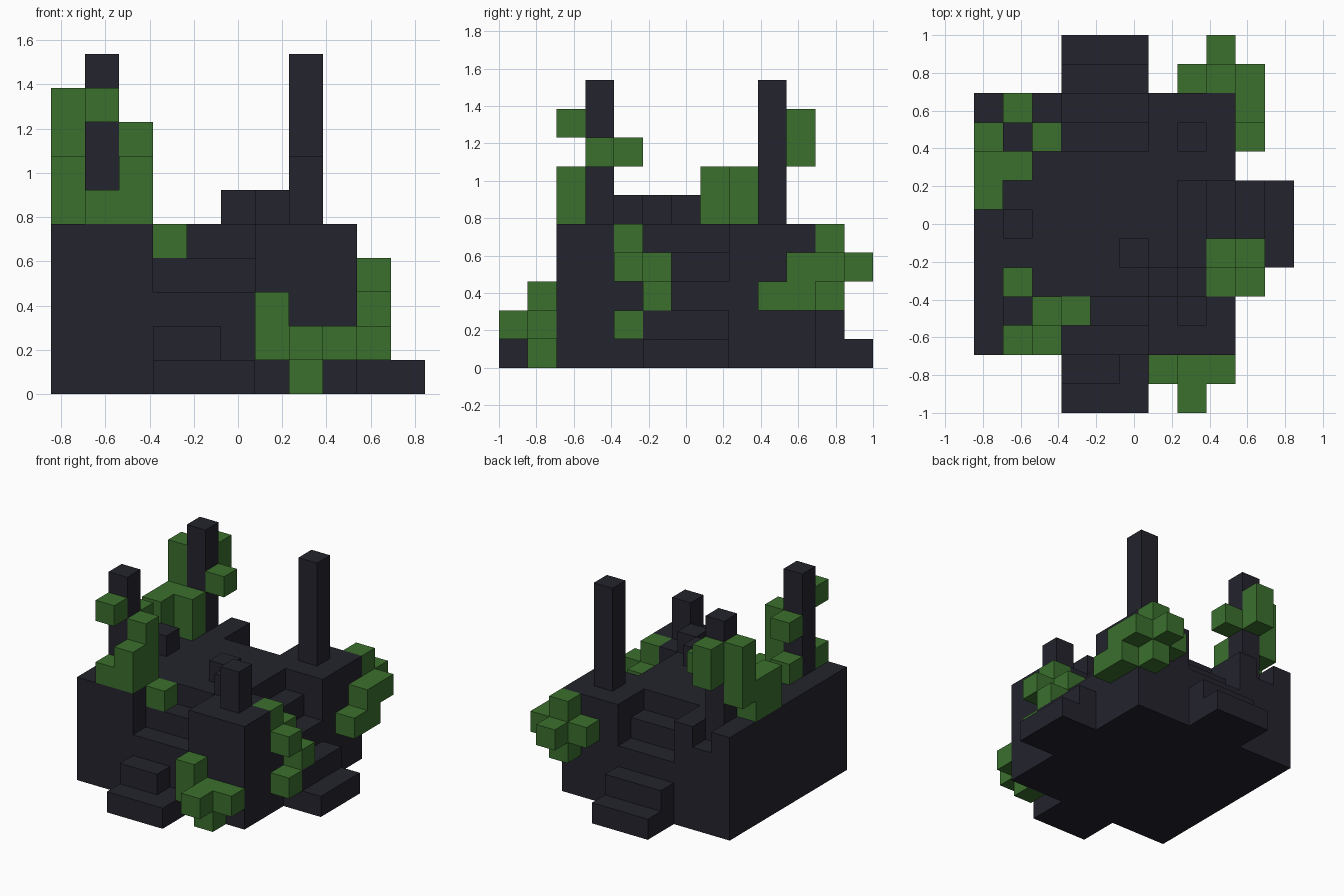
import bpy
import bmesh
from mathutils import Vector

cube = bpy.data.objects.get("Cube")
if cube:
    bpy.data.objects.remove(cube, do_unlink=True)

UNIT = 2 / 13
ORIGIN = Vector((-5.5, -6.5, 0))
AXES = [Vector(v) for v in ((1, 0, 0), (0, 1, 0), (0, 0, 1))]


def make_material(name, color):
    mat = bpy.data.materials.new(name)
    mat.use_nodes = True
    mat.diffuse_color = color
    mat.node_tree.nodes["Principled BSDF"].inputs["Base Color"].default_value = color
    return mat


stone = make_material("dark stone", (0.017, 0.017, 0.026, 1))
leaf = make_material("leaf green", (0.044, 0.162, 0.027, 1))


def block(xs, ys, zs):
    """All grid cells in the given half-open ranges."""
    return {(x, y, z) for x in range(*xs) for y in range(*ys) for z in range(*zs)}


def column(x, y, low, high):
    return block((x, x + 1), (y, y + 1), (low, high))


def build(name, cells, mat, occupied):
    """Skin a set of cubes, leaving out faces that touch another cube."""
    bm = bmesh.new()
    for cell in cells:
        for a in range(3):
            for sign in (-1, 1):
                step = AXES[a] * sign
                near = tuple(int(c) for c in Vector(cell) + step)
                if near in occupied:
                    continue
                u, v = AXES[(a + 1) % 3] / 2, AXES[(a + 2) % 3] / 2 * sign
                mid = ORIGIN + Vector(cell) + Vector((0.5, 0.5, 0.5)) + step / 2
                corners = (mid - u - v, mid + u - v, mid + u + v, mid - u + v)
                bm.faces.new([bm.verts.new(p * UNIT) for p in corners])
    bmesh.ops.remove_doubles(bm, verts=bm.verts, dist=0.001)
    mesh = bpy.data.meshes.new(name)
    bm.to_mesh(mesh)
    bm.free()
    mesh.materials.append(mat)
    bpy.context.collection.objects.link(bpy.data.objects.new(name, mesh))


# Platform with a stairway cut into three of its sides
platform = block((0, 9), (2, 11), (0, 5))
front_stairs, back_stairs, side_stairs = set(), set(), set()
for n in range(4):
    platform -= block((3, 6), (n, n + 1), (0, 5))
    platform -= block((3, 6), (12 - n, 13 - n), (0, 5))
    platform -= block((10 - n, 11 - n), (5, 8), (0, 5))
    front_stairs |= block((3, 6), (n, n + 1), (0, n + 1))
    back_stairs |= block((3, 6), (12 - n, 13 - n), (0, n + 1))
    side_stairs |= block((10 - n, 11 - n), (5, 8), (0, n + 1))

# Broken stones
front_stairs.discard((5, 1, 1))
platform -= {(1, 10, 4), (8, 4, 4)}

# Pillars and rubble standing on the platform
parts = {
    "platform": (platform, stone),
    "front_stairs": (front_stairs, stone),
    "back_stairs": (back_stairs, stone),
    "side_stairs": (side_stairs, stone),
    "front_right_pillar": (column(1, 3, 5, 10), stone),
    "back_right_pillar": (column(1, 9, 5, 10), stone),
    "back_left_pillar": (column(7, 9, 5, 10), stone),
    "broken_pillar": (column(7, 3, 5, 7), stone),
    "rubble": ({(6, 4, 5), (5, 5, 5), (1, 6, 5)}, stone),
}

# Vines climbing over the stones
parts["front_vine"] = (
    column(6, 1, 1, 3) | column(7, 1, 0, 2) | {(7, 0, 1), (8, 1, 1)}, leaf)
parts["side_vine"] = (
    {(8, 4, 4), (8, 5, 3), (9, 4, 3), (9, 5, 2), (9, 4, 1)}, leaf)
parts["back_corner_vine"] = (
    column(8, 11, 2, 5) | column(9, 10, 2, 4)
    | {(7, 11, 3), (9, 11, 3), (8, 12, 3), (9, 9, 2)}, leaf)
parts["front_pillar_vine"] = (
    column(2, 2, 5, 7) | column(2, 3, 5, 8)
    | {(1, 2, 5), (1, 2, 8), (1, 4, 5), (1, 4, 7), (3, 3, 4)}, leaf)
parts["back_pillar_vine"] = (
    column(0, 9, 6, 9) | column(1, 10, 7, 9) | column(1, 8, 5, 7)
    | column(0, 8, 5, 7) | column(0, 7, 5, 7) | {(2, 9, 7)}, leaf)

occupied = set().union(*(cells for cells, _ in parts.values()))
for name, (cells, mat) in parts.items():
    build(name, sorted(cells), mat, occupied)
